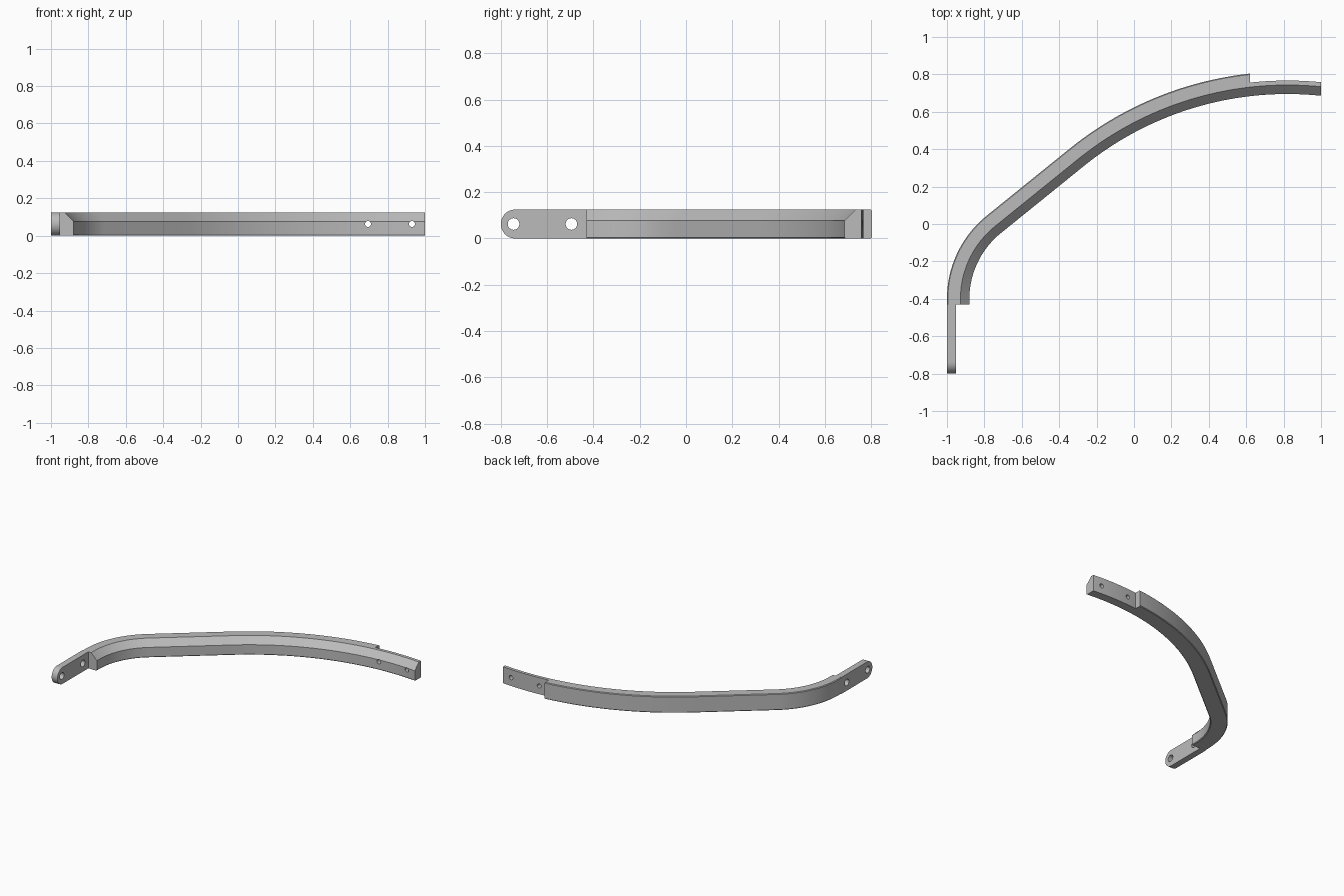
import bpy, bmesh, math
from mathutils import Vector

cube = bpy.data.objects.get("Cube")
if cube:
    bpy.data.objects.remove(cube)

H = 0.125           # bar height
WIDE = 0.12         # bar width
STEP = 0.048        # depth of the end laps
TOP = 0.072         # width of the flat top before the slope
LEDGE = 0.077       # height where the slope meets the inner wall
B = 0.005           # small edge break

grey = bpy.data.materials.new("satin_grey")
grey.use_nodes = True
colour = (0.5, 0.5, 0.5, 1)
grey.diffuse_color = colour
grey.node_tree.nodes["Principled BSDF"].inputs["Base Color"].default_value = colour


def finish(name, bm):
    bmesh.ops.recalc_face_normals(bm, faces=bm.faces)
    mesh = bpy.data.meshes.new(name)
    bm.to_mesh(mesh)
    bm.free()
    mesh.materials.append(grey)
    ob = bpy.data.objects.new(name, mesh)
    bpy.context.collection.objects.link(ob)
    return ob


def arc(cx, cy, r, a0, a1, n):
    """Stations of (outer point, outward normal) along an arc."""
    out = []
    for i in range(n + 1):
        a = math.radians(a0 + (a1 - a0) * i / n)
        d = Vector((math.cos(a), math.sin(a), 0))
        out.append((Vector((cx, cy, 0)) + d * r, d))
    return out


def sweep(name, section, stations, cuts=()):
    """Sweep an (inset, height) section along the stations, then trim at x planes."""
    bm = bmesh.new()
    rings = [[bm.verts.new(p - d * s + Vector((0, 0, z))) for s, z in section]
             for p, d in stations]
    n = len(section)
    for a, b in zip(rings, rings[1:]):
        for i in range(n):
            j = (i + 1) % n
            bm.faces.new((a[i], a[j], b[j], b[i]))
    bm.faces.new(rings[0])
    bm.faces.new(rings[-1])
    for x, side in cuts:
        res = bmesh.ops.bisect_plane(bm, geom=bm.verts[:] + bm.edges[:] + bm.faces[:],
                                     plane_co=(x, 0, 0), plane_no=(side, 0, 0), clear_outer=True)
        rim = [e for e in res["geom_cut"] if isinstance(e, bmesh.types.BMEdge)]
        bmesh.ops.contextual_create(bm, geom=rim)
    return finish(name, bm)


def drill(ob, holes, radius, axis):
    """Cut round holes through a part along the x or y axis."""
    for spot in holes:
        rot = (0, math.pi / 2, 0) if axis == "x" else (math.pi / 2, 0, 0)
        bpy.ops.mesh.primitive_cylinder_add(vertices=32, radius=radius, depth=0.4,
                                            location=spot, rotation=rot)
        cutter = bpy.context.object
        cutter.hide_render = True
        mod = ob.modifiers.new("hole", "BOOLEAN")
        mod.operation = "DIFFERENCE"
        mod.solver = "EXACT"
        mod.object = cutter
        bpy.context.view_layer.objects.active = ob
        bpy.ops.object.modifier_apply(modifier=mod.name)
        bpy.data.objects.remove(cutter)


# Main curved bar: short straight, tight bend, straight run, wide bend
bar_section = [(B, 0), (0, B), (0, H - B), (B, H), (TOP, H), (WIDE, LEDGE), (WIDE, B), (WIDE - B, 0)]
start = [(Vector((-1, -0.43, 0)), Vector((-1, 0, 0)))]
tight = arc(-0.429, -0.4, 0.571, 180, 129, 20)
wide = arc(0.82, -1.035, 1.85, 129, 94, 28)
bar = sweep("curved_bar", bar_section, start + tight + wide, [(0.62, 1)])

# Right lap: the inner part of the bar carried on to the end
lap_section = [(STEP, 0), (STEP, H), (TOP, H), (WIDE, LEDGE), (WIDE, B), (WIDE - B, 0)]
lap = sweep("end_lap", lap_section, arc(0.82, -1.035, 1.85, 97.5, 83, 14), [(1, 1), (0.62, -1)])
drill(lap, [(0.695, 0.73, H / 2), (0.93, 0.73, H / 2)], 0.016, "y")

# Left tab: flat plate with a rounded end
bm = bmesh.new()
r = H / 2
outline = [(-0.43, H), (-0.43, 0)]
for i in range(25):
    a = -math.pi / 2 - math.pi * i / 24
    outline.append((-0.8 + r + r * math.cos(a), r + r * math.sin(a)))
face = bm.faces.new([bm.verts.new((-1, y, z)) for y, z in outline])
res = bmesh.ops.extrude_face_region(bm, geom=[face])
bmesh.ops.translate(bm, vec=(STEP, 0, 0),
                    verts=[v for v in res["geom"] if isinstance(v, bmesh.types.BMVert)])
tab = finish("rounded_tab", bm)
drill(tab, [(-0.97, -0.745, r), (-0.97, -0.495, r)], 0.025, "x")

# Smooth the curves, keep the edges crisp
bpy.ops.object.select_all(action="DESELECT")
for ob in (bar, lap, tab):
    ob.select_set(True)
bpy.context.view_layer.objects.active = bar
bpy.ops.object.shade_smooth_by_angle(angle=math.radians(30))
